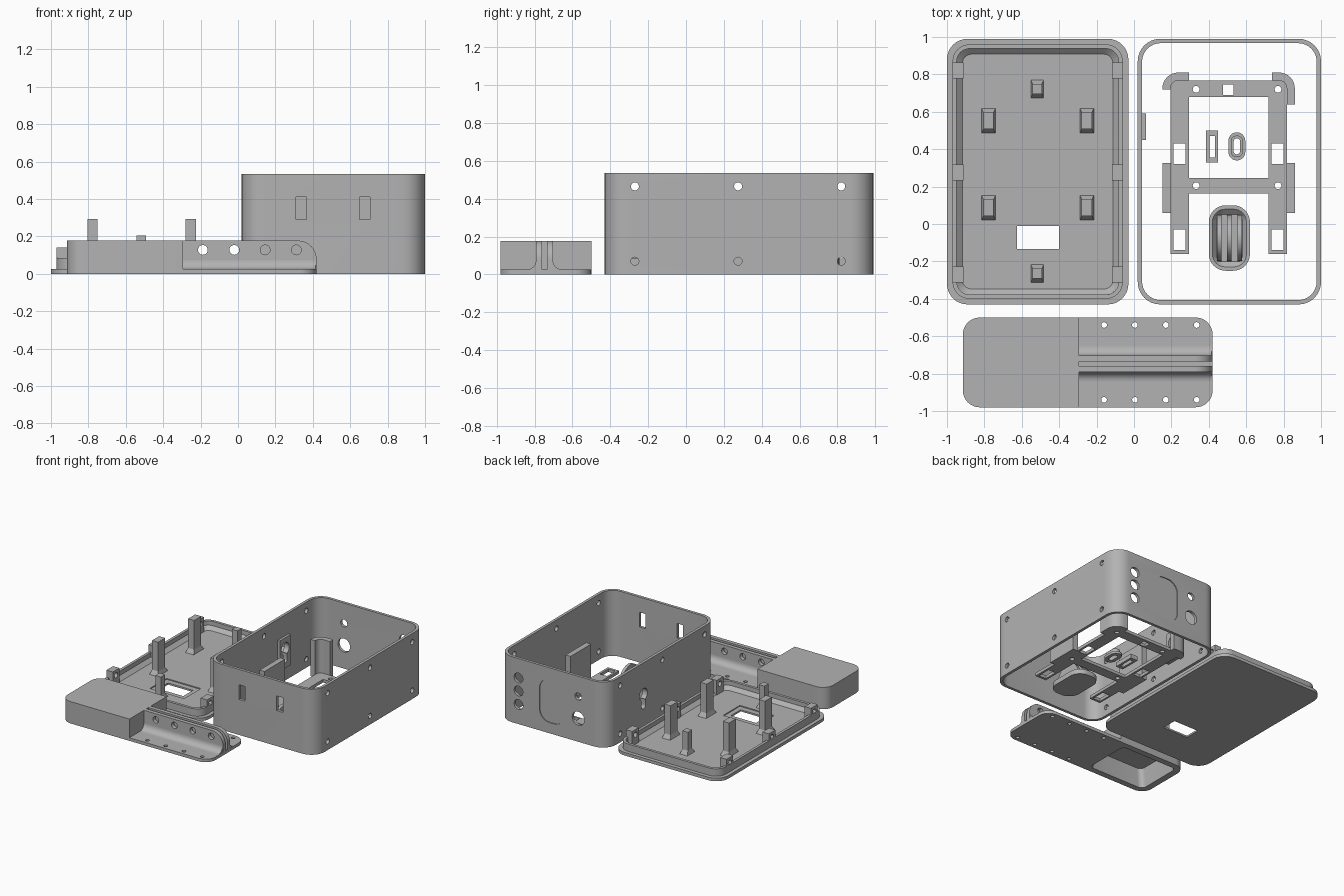
import bpy, bmesh, math
from mathutils import Vector

old = bpy.data.objects.get("Cube")
if old:
    bpy.data.objects.remove(old, do_unlink=True)

GREY = (0.45, 0.45, 0.45, 1)
plastic = bpy.data.materials.new("grey plastic")
plastic.use_nodes = True
plastic.diffuse_color = GREY
plastic.node_tree.nodes["Principled BSDF"].inputs["Base Color"].default_value = GREY
parts = []


def arc(cx, cy, rx, ry, start, end, n=8):
    angles = [math.radians(start + (end - start) * i / n) for i in range(n + 1)]
    return [(cx + rx * math.cos(a), cy + ry * math.sin(a)) for a in angles]


def rect(x0, x1, y0, y1, r=0.0):
    """Rectangle outline, optionally with rounded corners."""
    if not r:
        return [(x0, y0), (x1, y0), (x1, y1), (x0, y1)]
    r = min(r, (x1 - x0) / 2 - 1e-4, (y1 - y0) / 2 - 1e-4)
    return (arc(x1 - r, y1 - r, r, r, 0, 90) + arc(x0 + r, y1 - r, r, r, 90, 180)
            + arc(x0 + r, y0 + r, r, r, 180, 270) + arc(x1 - r, y0 + r, r, r, 270, 360))


def centred(x, y, w, h, r=0.0):
    return rect(x - w / 2, x + w / 2, y - h / 2, y + h / 2, r)


def disc(x, y, r):
    return centred(x, y, 2 * r, 2 * r, r)


def prism(outline, lo, hi, axis="z", top=None):
    """Outline extruded along an axis; a different top outline gives a taper."""
    return outline, lo, hi, axis, top or outline


def place(p, h, axis):
    a, b = p
    return Vector({"x": (h, a, b), "y": (a, h, b), "z": (a, b, h)}[axis])


def make(name, solids):
    bm = bmesh.new()
    for outline, lo, hi, axis, top in solids:
        low = [bm.verts.new(place(p, lo, axis)) for p in outline]
        high = [bm.verts.new(place(p, hi, axis)) for p in top]
        n = len(low)
        faces = [bm.faces.new(low[::-1]), bm.faces.new(high)]
        for i in range(n):
            j = (i + 1) % n
            faces.append(bm.faces.new((low[i], low[j], high[j], high[i])))
        bmesh.ops.recalc_face_normals(bm, faces=faces)
    mesh = bpy.data.meshes.new(name)
    bm.to_mesh(mesh)
    bm.free()
    ob = bpy.data.objects.new(name, mesh)
    bpy.context.collection.objects.link(ob)
    return ob


def part(name, solids, cuts=()):
    ob = make(name, solids)
    if cuts:
        cutter = make(name + "_cutter", cuts)
        cutter.hide_render = True
        mod = ob.modifiers.new("cut", "BOOLEAN")
        mod.operation, mod.solver, mod.use_self = "DIFFERENCE", "EXACT", True
        mod.object = cutter
        dg = bpy.context.evaluated_depsgraph_get()
        mesh = bpy.data.meshes.new_from_object(ob.evaluated_get(dg))
        ob.modifiers.clear()
        ob.data = mesh
        bpy.data.objects.remove(cutter, do_unlink=True)
    ob.data.materials.clear()
    ob.data.materials.append(plastic)
    parts.append(ob)
    return ob


SCREW_Y = (-0.27, 0.275, 0.82)

# Case walls: open sleeve with screw holes, front slots and rear ports
cuts = [prism(rect(0.043, 0.977, -0.407, 0.967, 0.1), -0.1, 0.7)]
for y in SCREW_Y:
    for z in (0.07, 0.465):
        cuts += [prism(disc(y, z, 0.021), 0.9, 1.1, "x"), prism(disc(y, z, 0.021), -0.05, 0.1, "x")]
for x in (0.338, 0.678):
    cuts.append(prism(centred(x, 0.35, 0.055, 0.12), -0.5, -0.38, "y"))
for z in (0.16, 0.27, 0.377):
    cuts.append(prism(disc(0.82, z, 0.04), 0.9, 1.1, "y"))
cuts += [prism(disc(0.28, 0.37, 0.03), 0.9, 1.1, "y"),
         prism(disc(0.28, 0.19, 0.055), 0.9, 1.1, "y"),
         prism(centred(0.52, 0.262, 0.22, 0.35, 0.09), 0.983, 1.1, "y"),
         prism(disc(0.52, 0.275, 0.05), -0.1, 0.1, "x"),
         prism(centred(0.52, 0.2, 0.05, 0.08, 0.02), -0.1, 0.1, "x")]
part("case_walls", [prism(rect(0.02, 1, -0.43, 0.99, 0.12), 0, 0.535)], cuts)

# Socket pad on the inner side wall
part("socket_pad", [prism(centred(0.52, 0.24, 0.14, 0.25), 0.04, 0.063, "x")],
     [prism(disc(0.52, 0.275, 0.05), 0, 0.1, "x"),
      prism(centred(0.52, 0.2, 0.05, 0.08, 0.02), 0, 0.1, "x")])

# Lid: flange, lip, screw bosses and window
solids = [prism(rect(-1, -0.03, -0.43, 0.99, 0.11), 0, 0.025),
          prism(rect(-0.97, -0.06, -0.4, 0.96, 0.09), 0.02, 0.085)]
inner = rect(-0.948, -0.082, -0.378, 0.938, 0.07)
cuts = [prism(rect(-0.918, -0.112, -0.348, 0.908, 0.05), 0.022, 0.05, top=inner),
        prism(inner, 0.0499, 0.3),
        prism(rect(-0.67, -0.36, -0.18, 0.035), 0.014, 0.1),
        prism(rect(-0.625, -0.4, -0.135, -0.01), -0.1, 0.1)]
part("lid", solids, cuts)
for side, x0, x1 in (("right", -0.97, -0.912), ("left", -0.118, -0.06)):
    part("lid_bosses_" + side,
         [prism(centred(y, 0.081, 0.085, 0.122), x0, x1, "x") for y in SCREW_Y],
         [prism(disc(y, 0.1, 0.021), x0 - 0.1, x1 + 0.1, "x") for y in SCREW_Y])

# Standing posts with flared feet
for i, (x, y, w, d, h) in enumerate([(x, y, 0.055, 0.09, 0.293) for x in (-0.778, -0.252) for y in (0.087, 0.552)]
                                    + [(-0.517, y, 0.05, 0.055, 0.205) for y in (-0.265, 0.722)]):
    core = centred(x, y, w, d)
    part(f"lid_post_{i + 1}", [prism(core, 0.02, h),
                               prism(centred(x, y, w + 0.02, d + 0.045), 0.02, 0.055, top=core)])

# Inner bracket: flat frame with openings
cuts = [prism(rect(0.293, 0.718, 0.245, 0.68), -0.1, 0.1),
        prism(rect(0.293, 0.718, -0.3, 0.162), -0.1, 0.1),
        prism(centred(0.503, 0.718, 0.056, 0.056), -0.1, 0.1)]
for x in (0.332, 0.77):
    cuts += [prism(disc(x, y, 0.018), -0.1, 0.1) for y in (0.205, 0.72)]
for x in (0.243, 0.767):
    cuts += [prism(centred(x, y, 0.066, 0.11), -0.1, 0.1) for y in (0.375, -0.085)]
part("bracket_frame", [prism(rect(0.195, 0.818, -0.16, 0.768), 0, 0.025)], cuts)

# Bracket side plates and curved corner guards
for name, x0, x1 in (("right", 0.152, 0.197), ("left", 0.815, 0.86)):
    part("bracket_plate_" + name, [prism(rect(x0, x1, 0.06, 0.325), 0, 0.3)])


def guard(name, corner_x, s, end_x, end_y):
    """Bent wall round a bracket corner; s points into the bracket."""
    cx, cy = corner_x + s * 0.085, 0.725
    start = 180 if s > 0 else 0
    outer = arc(cx, cy, 0.085, 0.085, start, 90)
    inner_arc = arc(cx, cy, 0.042, 0.042, 90, start)
    outline = ([(corner_x, end_y)] + outer + [(end_x, 0.81), (end_x, 0.767)]
               + inner_arc + [(corner_x + s * 0.043, end_y)])
    part(name, [prism(outline, 0, 0.3)])


guard("bracket_guard_right", 0.152, 1, 0.293, 0.718)
guard("bracket_guard_left", 0.86, -1, 0.738, 0.638)

# Small loose rings
part("square_ring", [prism(rect(0.385, 0.45, 0.33, 0.5), 0, 0.035)],
     [prism(rect(0.403, 0.433, 0.355, 0.47), -0.1, 0.1)])
part("oval_ring", [prism(centred(0.55, 0.415, 0.09, 0.15, 0.045), 0, 0.02),
                   prism(centred(0.55, 0.415, 0.065, 0.115, 0.03), 0.01, 0.05)],
     [prism(centred(0.55, 0.415, 0.035, 0.085, 0.018), -0.1, 0.1)])

# Grip cover: shallow dish with arched ribs
part("grip_cover", [prism(rect(0.4, 0.62, -0.25, 0.1, 0.09), 0, 0.04)],
     [prism(rect(0.44, 0.58, -0.2, 0.05, 0.03), 0.015, 0.045,
            top=rect(0.415, 0.605, -0.235, 0.085, 0.075))])
for i, x in enumerate((0.455, 0.51, 0.565)):
    part(f"grip_rib_{i + 1}", [prism(arc(-0.075, 0.01, 0.125, 0.14, 0, 180, 16), x - 0.012, x + 0.012, "x")])

# Mount: base plate, hollow block and twin fins
base = rect(-0.915, 0.42, -0.98, -0.5, 0.09)
pocket = rect(-0.87, -0.34, -0.935, -0.545, 0.04)
cuts = [prism(pocket, -0.05, 0.15, top=rect(-0.84, -0.4, -0.92, -0.56, 0.04))]
for x in (-0.16, 0.005, 0.17, 0.335):
    cuts += [prism(disc(x, y, 0.015), -0.1, 0.1) for y in (-0.54, -0.94)]
block = arc(-0.825, -0.59, 0.09, 0.09, 90, 180) + arc(-0.825, -0.89, 0.09, 0.09, 180, 270)
block += [(-0.295, -0.98), (-0.295, -0.5)]
part("mount_base", [prism(base, 0, 0.025), prism(block, 0, 0.178)], cuts)

fin = [(-0.3, 0.01), (0.42, 0.01)] + arc(0.32, 0.078, 0.1, 0.1, 0, 90) + [(-0.3, 0.178)]
holes = [prism(disc(x, 0.128, 0.026), -1.1, -0.4, "y") for x in (-0.188, -0.02, 0.145, 0.312)]
for name, s in (("front", -1), ("back", 1)):
    y0, y1 = sorted((-0.7475 + s * 0.013, -0.7475 + s * 0.045))
    part("mount_fin_" + name, [prism(fin, y0, y1, "y")], holes)
    face = -0.7475 + s * 0.045
    curve = arc(face + s * 0.05, 0.075, 0.05, 0.05, 270, 180 if s > 0 else 360)
    part("fin_fillet_" + name, [prism(curve + [(face - s * 0.005, 0.075), (face - s * 0.005, 0.02),
                                               (face + s * 0.05, 0.02)], -0.3, 0.415, "x")])

# Smooth the rounded corners, keep hard edges
bpy.ops.object.select_all(action="DESELECT")
for ob in parts:
    ob.select_set(True)
bpy.context.view_layer.objects.active = parts[0]
bpy.ops.object.shade_smooth_by_angle(angle=math.radians(30))
